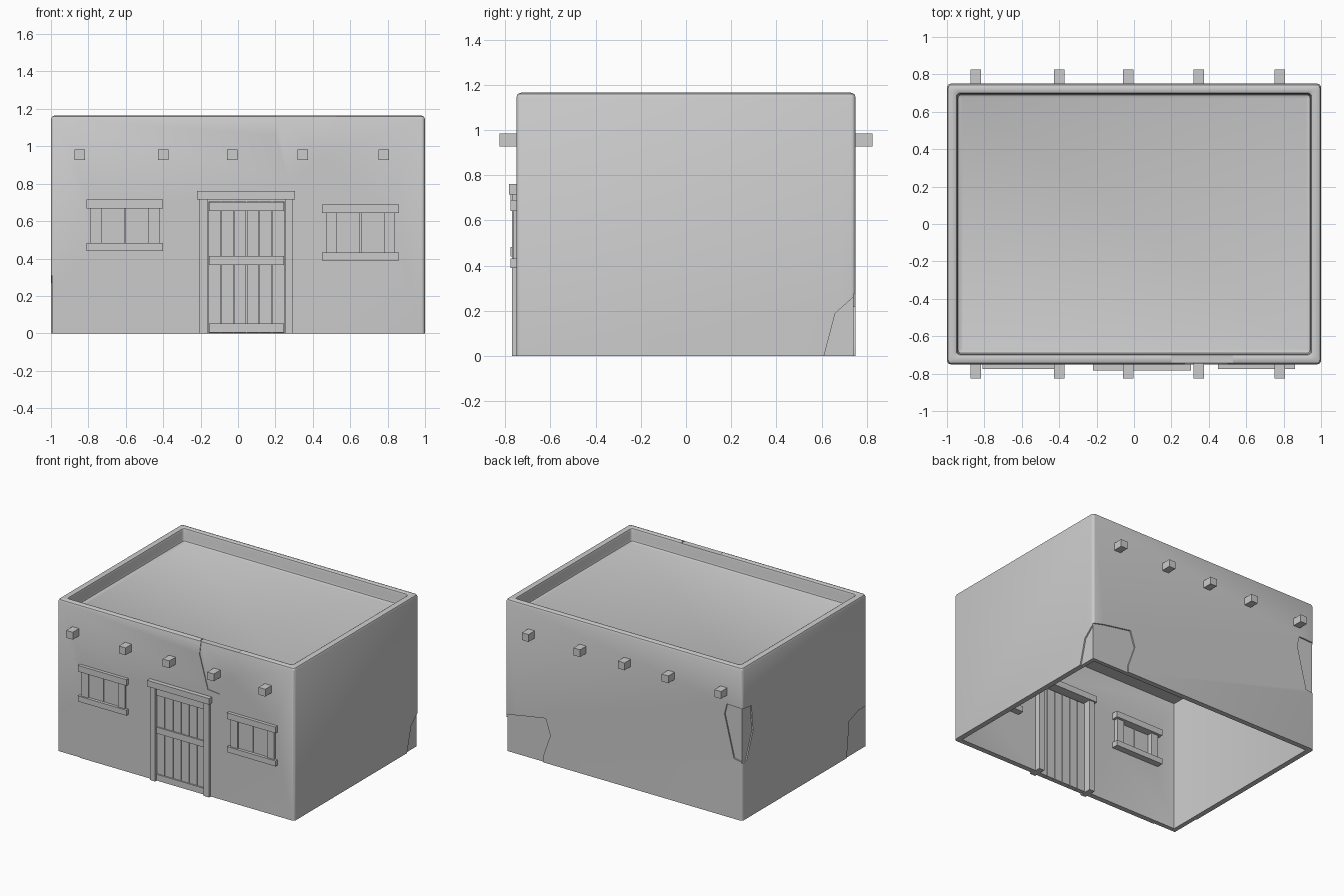
import bpy, bmesh, math

if "Cube" in bpy.data.objects:
    bpy.data.objects.remove(bpy.data.objects["Cube"])


def mesh_object(name, bm):
    bmesh.ops.recalc_face_normals(bm, faces=bm.faces)
    me = bpy.data.meshes.new(name)
    bm.to_mesh(me)
    bm.free()
    ob = bpy.data.objects.new(name, me)
    bpy.context.collection.objects.link(ob)
    return ob


def box(name, x0, x1, y0, y1, z0, z1):
    bm = bmesh.new()
    bmesh.ops.create_cube(bm, size=1)
    for v in bm.verts:
        v.co = ((x0 + x1) / 2 + v.co.x * (x1 - x0),
                (y0 + y1) / 2 + v.co.y * (y1 - y0),
                (z0 + z1) / 2 + v.co.z * (z1 - z0))
    return mesh_object(name, bm)


def prism(name, outline, axis, a, b):
    """Extrude an outline of (u, z) points from a to b along x or y."""
    bm = bmesh.new()
    place = (lambda u, z, d: (d, u, z)) if axis == 'x' else (lambda u, z, d: (u, d, z))
    ends = [[bm.verts.new(place(u, z, d)) for u, z in outline] for d in (a, b)]
    n = len(outline)
    for i in range(n):
        j = (i + 1) % n
        bm.faces.new((ends[0][i], ends[0][j], ends[1][j], ends[1][i]))
    bm.faces.new(ends[0])
    bm.faces.new(ends[1])
    return mesh_object(name, bm)


def cut(target, cutter):
    cutter.hide_render = True
    mod = target.modifiers.new("cut", 'BOOLEAN')
    mod.operation = 'DIFFERENCE'
    mod.solver = 'EXACT'
    mod.object = cutter
    bpy.context.view_layer.objects.active = target
    bpy.ops.object.modifier_apply(modifier=mod.name)
    bpy.data.objects.remove(cutter)


def rounded_ring(bm, inset, z, radius):
    hx, hy = 1 - inset, 0.75 - inset
    verts = []
    for q, (sx, sy) in enumerate(((1, 1), (-1, 1), (-1, -1), (1, -1))):
        for k in range(5):
            a = math.radians(q * 90 + k * 22.5)
            verts.append(bm.verts.new((sx * (hx - radius) + radius * math.cos(a),
                                       sy * (hy - radius) + radius * math.sin(a), z)))
    return verts


# Hollow walls, parapet and roof deck as one lofted section
section = [(0.04, 1.0, 0.004), (0.04, 0, 0.004), (0, 0, 0.02), (0, 1.145, 0.02),
           (0.006, 1.159, 0.02), (0.02, 1.165, 0.02), (0.04, 1.165, 0.02),
           (0.05, 1.16, 0.02), (0.055, 1.145, 0.02), (0.055, 1.085, 0.02),
           (0.06, 1.071, 0.015), (0.075, 1.065, 0.01)]
bm = bmesh.new()
rings = [rounded_ring(bm, *s) for s in section]
for lo, hi in zip(rings, rings[1:]):
    for i in range(20):
        j = (i + 1) % 20
        bm.faces.new((lo[i], lo[j], hi[j], hi[i]))
bm.faces.new(rings[0])
bm.faces.new(rings[-1])
walls = mesh_object("adobe_walls", bm)

# Door and window openings
windows = {"left": (-0.605, 0.44, 0.715), "right": (0.655, 0.39, 0.69)}
cut(walls, box("door_opening", -0.18, 0.27, -0.9, -0.6, -0.1, 0.73))
for side, (cx, z0, z1) in windows.items():
    cut(walls, box(side + "_opening", cx - 0.17, cx + 0.17, -0.9, -0.6, z0 + 0.02, z1 - 0.02))

# Worn plaster patches: (axis, face position, depth, outline)
chips = [
    ('y', -0.75, 0.006, [(-1.1, -0.1), (-0.81, -0.1), (-0.81, 0), (-0.93, 0.19), (-0.95, 0.27), (-1, 0.31), (-1.1, 0.31)]),
    ('x', -1, 0.006, [(-0.9, -0.1), (-0.51, -0.1), (-0.51, 0), (-0.54, 0.27), (-0.65, 0.31), (-0.9, 0.31)]),
    ('y', 0.75, 0.01, [(-1.1, 0.43), (-0.93, 0.46), (-0.85, 0.78), (-0.87, 0.86), (-1.1, 0.85)]),
    ('x', -1, 0.01, [(0.9, 0.43), (0.7, 0.44), (0.62, 0.64), (0.64, 0.84), (0.9, 0.87)]),
    ('y', 0.75, 0.01, [(1.1, -0.1), (0.68, -0.1), (0.68, 0.05), (0.62, 0.22), (0.66, 0.34), (0.9, 0.3), (1.1, 0.25)]),
    ('x', 1, 0.01, [(0.9, -0.1), (0.61, -0.1), (0.61, 0), (0.66, 0.19), (0.75, 0.27), (0.9, 0.27)]),
    ('y', -0.75, 0.005, [(0.23, 1.3), (0.2, 1.06), (0.27, 0.81), (0.37, 0.8), (0.46, 0.95), (0.54, 1.3)]),
]
for axis, face, depth, outline in chips:
    s = 1 if face > 0 else -1
    cut(walls, prism("chip", outline, axis, face - s * depth, face + s * 0.1))
cut(walls, box("parapet_chip", 0.2, 0.53, -0.9, -0.685, 1.158, 1.3))

# Roof beam ends on front and back
for i, x in enumerate((-0.845, -0.4, -0.03, 0.345, 0.78)):
    for side, s in (("front", -1), ("back", 1)):
        ys = sorted((s * 0.72, s * 0.825))
        box(f"{side}_roof_beam_{i}", x - 0.028, x + 0.028, *ys, 0.928, 0.984)

# Windows: lintel, sill, posts and shutter planks
for side, (cx, z0, z1) in windows.items():
    box(side + "_window_lintel", cx - 0.205, cx + 0.205, -0.775, -0.66, z1 - 0.047, z1)
    box(side + "_window_sill", cx - 0.205, cx + 0.205, -0.775, -0.66, z0, z0 + 0.042)
    for k, s in enumerate((-1, 1)):
        c = cx + s * 0.155
        box(f"{side}_window_post_{k}", c - 0.03, c + 0.03, -0.763, -0.68, z0 + 0.042, z1 - 0.047)
    for k in range(2):
        x = cx - 0.125 + k * 0.127
        box(f"{side}_shutter_{k}", x, x + 0.123, -0.752, -0.72, z0 + 0.042, z1 - 0.047)

# Door frame
box("door_lintel", -0.22, 0.305, -0.783, -0.66, 0.715, 0.762)
box("door_post_left", -0.205, -0.16, -0.77, -0.67, 0, 0.715)
box("door_post_right", 0.25, 0.295, -0.77, -0.67, 0, 0.715)

# Door planks and cross rails
step = 0.41 / 6
for i in range(6):
    x = -0.16 + i * step
    box(f"door_plank_{i}", x + 0.002, x + step - 0.002, -0.75, -0.72, 0.003, 0.705)
for i, z in enumerate((0.005, 0.365, 0.655)):
    box(f"door_rail_{i}", -0.155, 0.245, -0.76, -0.745, z, z + 0.048)

# Smooth shading on the rounded walls
bpy.ops.object.select_all(action='DESELECT')
walls.select_set(True)
bpy.context.view_layer.objects.active = walls
bpy.ops.object.shade_smooth_by_angle(angle=math.radians(30))
